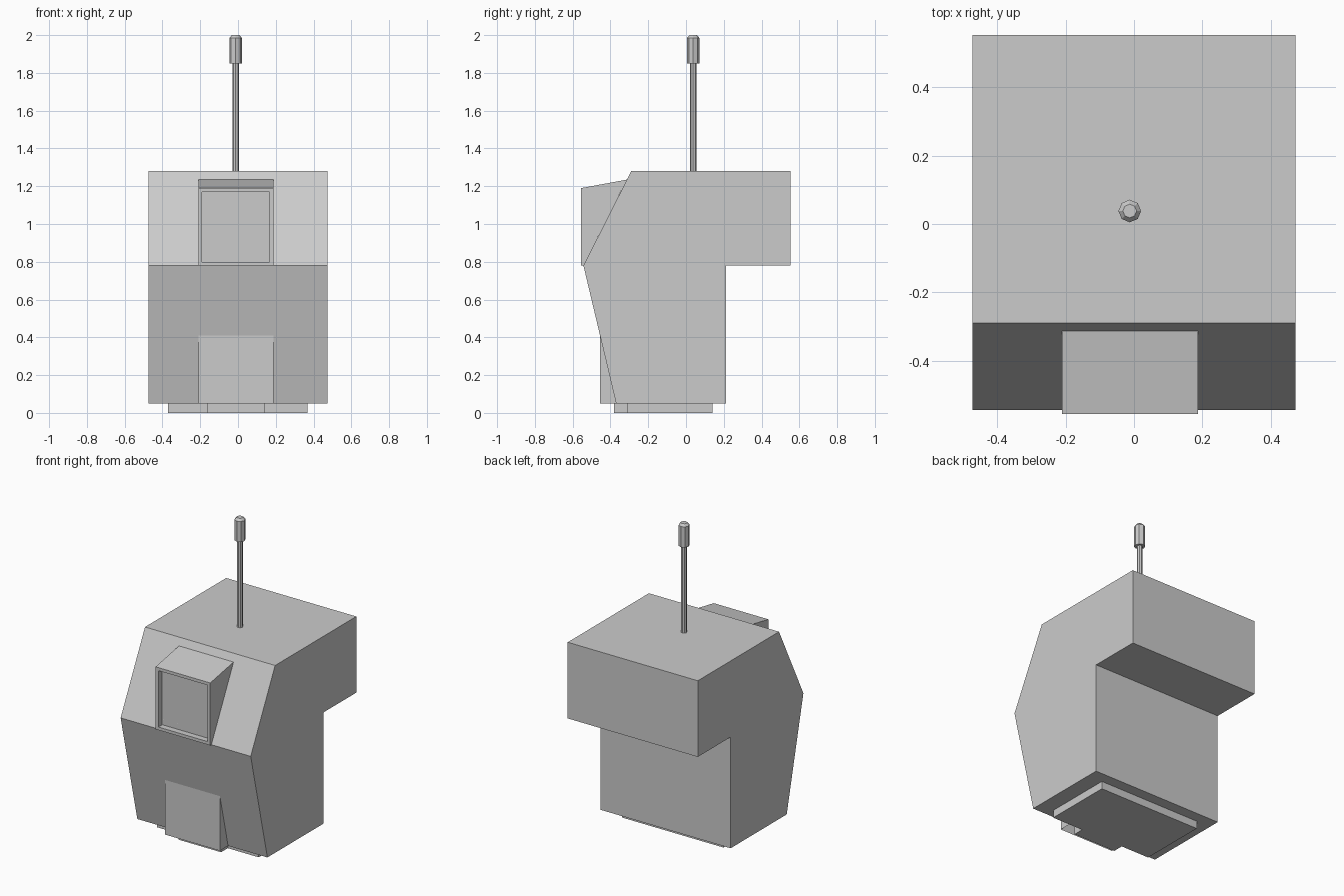
import bpy, bmesh

if "Cube" in bpy.data.objects:
    bpy.data.objects.remove(bpy.data.objects["Cube"])


def make_object(name, bm):
    bmesh.ops.recalc_face_normals(bm, faces=bm.faces)
    mesh = bpy.data.meshes.new(name)
    bm.to_mesh(mesh)
    bm.free()
    obj = bpy.data.objects.new(name, mesh)
    bpy.context.collection.objects.link(obj)
    return obj


def prism(name, points, direction, place, open_edges=()):
    """Extrude a 2D outline; place(point) gives its 3D start position."""
    bm = bmesh.new()
    face = bm.faces.new([bm.verts.new(place(p)) for p in points])
    new = bmesh.ops.extrude_face_region(bm, geom=[face], use_keep_orig=True)
    moved = [v for v in new["geom"] if isinstance(v, bmesh.types.BMVert)]
    bmesh.ops.translate(bm, verts=moved, vec=direction)
    return make_object(name, bm)


def side_prism(name, profile, x0, x1):
    return prism(name, profile, (x1 - x0, 0, 0), lambda p: (x0, p[0], p[1]))


def plan_prism(name, outline, z0, z1):
    return prism(name, outline, (0, 0, z1 - z0), lambda p: (p[0], p[1], z0))


def lathe(name, rings, x, y, sides=8):
    """Stack of polygon rings given as (radius, height)."""
    bm = bmesh.new()
    loops = []
    for r, z in rings:
        c = bmesh.ops.create_circle(bm, segments=sides, radius=r)["verts"]
        bmesh.ops.translate(bm, verts=c, vec=(x, y, z))
        loops.append(c)
    for a, b in zip(loops, loops[1:]):
        for i in range(sides):
            j = (i + 1) % sides
            bm.faces.new((a[i], a[j], b[j], b[i]))
    bm.faces.new(loops[0])
    bm.faces.new(loops[-1])
    return make_object(name, bm)


# Main cabinet with rear overhang
body = side_prism("cabinet_body",
                  [(-0.37, 0.05), (0.212, 0.05), (0.212, 0.78), (0.5525, 0.78),
                   (0.5525, 1.28), (-0.29, 1.28), (-0.543, 0.78)], -0.4725, 0.4725)

# Screen housing on the upper slope
screen = side_prism("screen_housing",
                    [(-0.555, 0.78), (-0.543, 0.78), (-0.313, 1.235),
                     (-0.555, 1.19)], -0.21, 0.187)

# Recessed screen, cut through housing and cabinet
cutter = side_prism("screen_cutter", [(-0.6, 0.8), (-0.515, 0.8),
                                      (-0.515, 1.17), (-0.6, 1.17)], -0.19, 0.167)
cutter.hide_render = True
cutter.hide_viewport = True
for target in (body, screen):
    mod = target.modifiers.new("recess", "BOOLEAN")
    mod.operation = "DIFFERENCE"
    mod.solver = "EXACT"
    mod.object = cutter

# Lower front panel: wedge, open underneath
panel = side_prism("lower_front_panel", [(-0.455, 0.05), (-0.37, 0.05),
                                         (-0.455, 0.41)], -0.21, 0.187)
bm = bmesh.new()
bm.from_mesh(panel.data)
bmesh.ops.delete(bm, geom=[f for f in bm.faces if f.normal.z < -0.9], context="FACES")
bm.to_mesh(panel.data)
bm.free()

# Foot plate with a front tongue
plan_prism("foot_plate",
           [(-0.37, -0.31), (-0.165, -0.31), (-0.165, -0.38), (0.143, -0.38),
            (0.143, -0.31), (0.367, -0.31), (0.367, 0.14), (-0.37, 0.14)], 0, 0.05)

# Antenna
lathe("antenna_rod", [(0.017, 1.27), (0.017, 1.86)], -0.0125, 0.038)
lathe("antenna_tip", [(0.033, 1.85), (0.033, 1.985), (0.02, 2.0)], -0.0125, 0.038)
